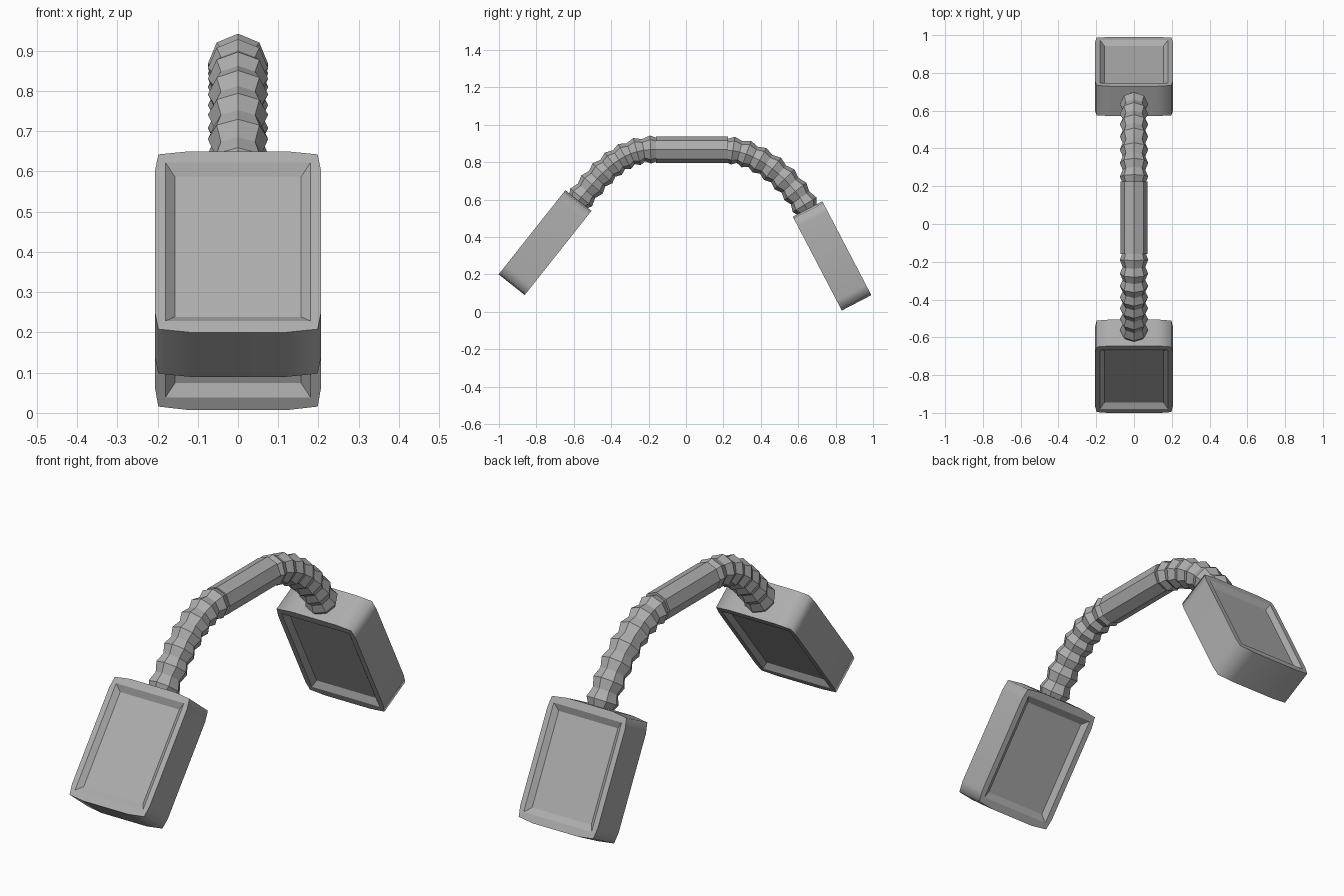
import bpy, bmesh, math
from mathutils import Vector, Matrix
from mathutils.geometry import interpolate_bezier

if "Cube" in bpy.data.objects:
    bpy.data.objects.remove(bpy.data.objects["Cube"])

grey = bpy.data.materials.new("plain_grey")
grey.use_nodes = True
colour = (0.42, 0.42, 0.42, 1)
grey.diffuse_color = colour
grey.node_tree.nodes["Principled BSDF"].inputs["Base Color"].default_value = colour


def finish(bm, name):
    bmesh.ops.recalc_face_normals(bm, faces=bm.faces)
    mesh = bpy.data.meshes.new(name)
    bm.to_mesh(mesh)
    bm.free()
    mesh.materials.append(grey)
    obj = bpy.data.objects.new(name, mesh)
    bpy.context.collection.objects.link(obj)
    return obj


def tube(name, path, radii, sides=8):
    """Flat-faced tube with one ring of vertices per path point."""
    bm = bmesh.new()
    rings = []
    for i, (p, r) in enumerate(zip(path, radii)):
        along = (path[min(i + 1, len(path) - 1)] - path[max(i - 1, 0)]).normalized()
        side = Vector((1, 0, 0))
        up = side.cross(along)
        angles = [math.tau * k / sides for k in range(sides)]
        rings.append([bm.verts.new(p + r * (up * math.cos(a) + side * math.sin(a)))
                      for a in angles])
    for a, b in zip(rings, rings[1:]):
        for k in range(sides):
            j = (k + 1) % sides
            bm.faces.new((a[k], a[j], b[j], b[k]))
    bm.faces.new(rings[0])
    bm.faces.new(rings[-1])
    return finish(bm, name)


def weight_block(name, bottom, top, thick=0.178):
    """Slightly bulged block with a recessed panel on both broad faces."""
    bottom, top = Vector(bottom), Vector(top)
    up = (top - bottom).normalized()
    side = Vector((1, 0, 0))
    out = side.cross(up)
    h = (top - bottom).length / 2
    frame = Matrix((side, up, out)).transposed().to_4x4()
    frame.translation = (bottom + top) / 2

    # outline with shallow bulges, mirrored into four quarters
    quarter = [(0.206, h - 0.06), (0.198, h - 0.01), (0.12, h)]
    outline = []
    for sx, sy in ((1, 1), (-1, 1), (-1, -1), (1, -1)):
        pts = [(sx * x, sy * y) for x, y in quarter]
        outline += pts if sx == sy else pts[::-1]

    bm = bmesh.new()
    rims = []
    for s in (-1, 1):
        z = s * thick / 2
        loops = [[bm.verts.new((x, y, z)) for x, y in outline]]
        for hx, hy, depth in ((0.18, h - 0.036, 0), (0.157, h - 0.065, 0.02)):
            loops.append([bm.verts.new((a * hx, b * hy, z - s * depth))
                          for a, b in ((1, 1), (-1, 1), (-1, -1), (1, -1))])
        rim, edge, floor = loops
        rims.append(rim)
        bm.faces.new(floor)
        for k in range(4):
            j = (k + 1) % 4
            bm.faces.new((edge[k], edge[j], floor[j], floor[k]))
            # corner fan plus the flat strip to the next corner
            c = rim[3 * k:3 * k + 3]
            bm.faces.new(c + [edge[k]])
            bm.faces.new((c[2], rim[3 * j], edge[j], edge[k]))
    n = len(outline)
    for k in range(n):
        j = (k + 1) % n
        wall = bm.faces.new((rims[0][k], rims[0][j], rims[1][j], rims[1][k]))
        wall.smooth = True
    # keep the rim crisp while the walls blend around the corners
    for e in bm.edges:
        e.smooth = all(f.smooth for f in e.link_faces)
    bm.transform(frame)
    return finish(bm, name)


def ribbed_arm(name, controls, count=15):
    points = [Vector((0, y, z)) for y, z in controls]
    path = interpolate_bezier(*points, count)
    radii = [0.075 if i % 2 else 0.06 for i in range(count)]
    radii[-1] = 0.05
    return tube(name, path, radii)


# weights
weight_block("front_weight", (0, -0.932, 0.145), (0, -0.575, 0.595))
weight_block("back_weight", (0, 0.912, 0.048), (0, 0.65, 0.55))

# ribbed flexible arms
ribbed_arm("front_arm", ((-0.15, 0.867), (-0.34, 0.88), (-0.45, 0.75), (-0.59, 0.575)))
ribbed_arm("back_arm", ((0.215, 0.865), (0.38, 0.86), (0.563, 0.712), (0.655, 0.535)))

# smooth sleeve in the middle
tube("middle_sleeve", [Vector((0, -0.16, 0.867)), Vector((0, 0.225, 0.867))], [0.071, 0.071])
